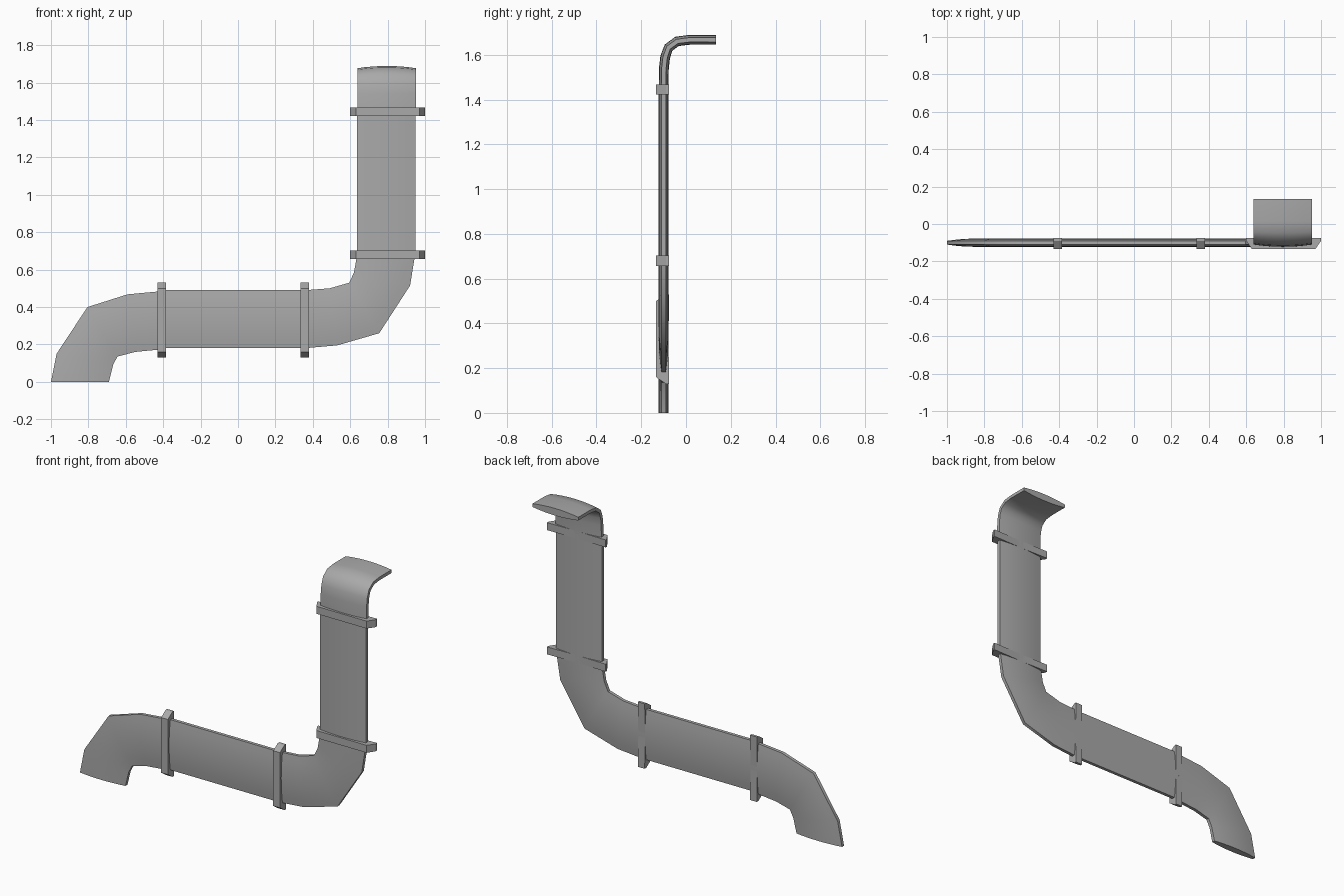
import bpy, bmesh
from math import cos, sin, radians
from mathutils import Vector

cube = bpy.data.objects.get("Cube")
if cube:
    bpy.data.objects.remove(cube)

metal = bpy.data.materials.new("grey_metal")
metal.use_nodes = True
GREY = (0.4, 0.4, 0.4, 1)
metal.diffuse_color = GREY
metal.node_tree.nodes["Principled BSDF"].inputs["Base Color"].default_value = GREY

Y = -0.1          # depth of the pipe centre line
EDGE, BULGE = 0.01, 0.012   # half thickness at the rim, extra in the middle
STEPS = 8
FRONT = Vector((0, -1, 0))


def add_object(name, rings, smooth):
    """Skin a row of closed rings and cap both ends."""
    bm = bmesh.new()
    loops = [[bm.verts.new(p) for p in ring] for ring in rings]
    for a, b in zip(loops, loops[1:]):
        for i in range(len(a)):
            j = (i + 1) % len(a)
            bm.faces.new((a[i], a[j], b[j], b[i]))
    bm.faces.new(loops[0])
    bm.faces.new(loops[-1])
    bmesh.ops.recalc_face_normals(bm, faces=bm.faces)
    mesh = bpy.data.meshes.new(name)
    bm.to_mesh(mesh)
    bm.free()
    mesh.materials.append(metal)
    obj = bpy.data.objects.new(name, mesh)
    bpy.context.collection.objects.link(obj)
    if smooth:
        mesh.shade_smooth()
        mesh.set_sharp_from_angle(angle=radians(45))
    return obj


def lens(a, b, normal):
    """Flattened pipe section between rim points a and b."""
    ts = [2 * i / STEPS - 1 for i in range(STEPS + 1)]
    side = lambda t, s: a.lerp(b, (t + 1) / 2) + normal * s * (EDGE + BULGE * (1 - t * t))
    return [side(t, 1) for t in ts] + [side(t, -1) for t in reversed(ts)]


def flat_pipe(name, stations):
    """Pipe in the wall plane; stations are pairs of rim points (x, z)."""
    add_object(name, [lens(Vector((p[0], Y, p[1])), Vector((q[0], Y, q[1])), FRONT)
                      for p, q in stations], True)


# Pipe runs and elbows
flat_pipe("outlet_elbow", [
    ((-1, 0), (-0.69, 0)), ((-0.97, 0.15), (-0.668, 0.09)),
    ((-0.805, 0.4), (-0.645, 0.135)), ((-0.59, 0.468), (-0.55, 0.16)),
    ((-0.407, 0.485), (-0.407, 0.174))])
flat_pipe("horizontal_pipe", [((x, 0.49), (x, 0.18)) for x in (-0.407, 0.357)])
flat_pipe("corner_elbow", [
    ((0.357, 0.49), (0.357, 0.18)), ((0.49, 0.5), (0.53, 0.195)),
    ((0.595, 0.53), (0.755, 0.26)), ((0.62, 0.585), (0.92, 0.515)),
    ((0.637, 0.68), (0.947, 0.68))])
flat_pipe("vertical_pipe", [((0.637, z), (0.948, z)) for z in (0.68, 1.445)])

# Top elbow bending back: centre y, centre z, tilt of the outer face
bend = [(Y, 1.445, 0), (-0.099, 1.54, 3), (-0.093, 1.59, 15), (-0.078, 1.632, 40),
        (-0.04, 1.66, 70), (0.015, 1.667, 87), (0.134, 1.667, 90)]
add_object("top_elbow", [
    lens(Vector((0.64, y, z)), Vector((0.952, y, z)),
         Vector((0, -cos(radians(a)), sin(radians(a))))) for y, z, a in bend], True)

# Clamps: chamfered bars across the pipe, (position along width, depth)
half = [(0.17, -0.134), (0.2, -0.09), (0.2, -0.075)]
profile = half + [(0, -0.0785)] + [(-u, y) for u, y in reversed(half)]
THICK = 0.023
for name, x, z, upright in [("upper_clamp", 0.8, 1.445, True), ("lower_clamp", 0.8, 0.68, True),
                            ("left_clamp", 0.357, 0.33, False), ("right_clamp", -0.407, 0.33, False)]:
    rings = []
    for d in (-THICK, THICK):
        rings.append([(x + u, y, z + d) if upright else (x + d, y, z + u) for u, y in profile])
    add_object(name, rings, False)
